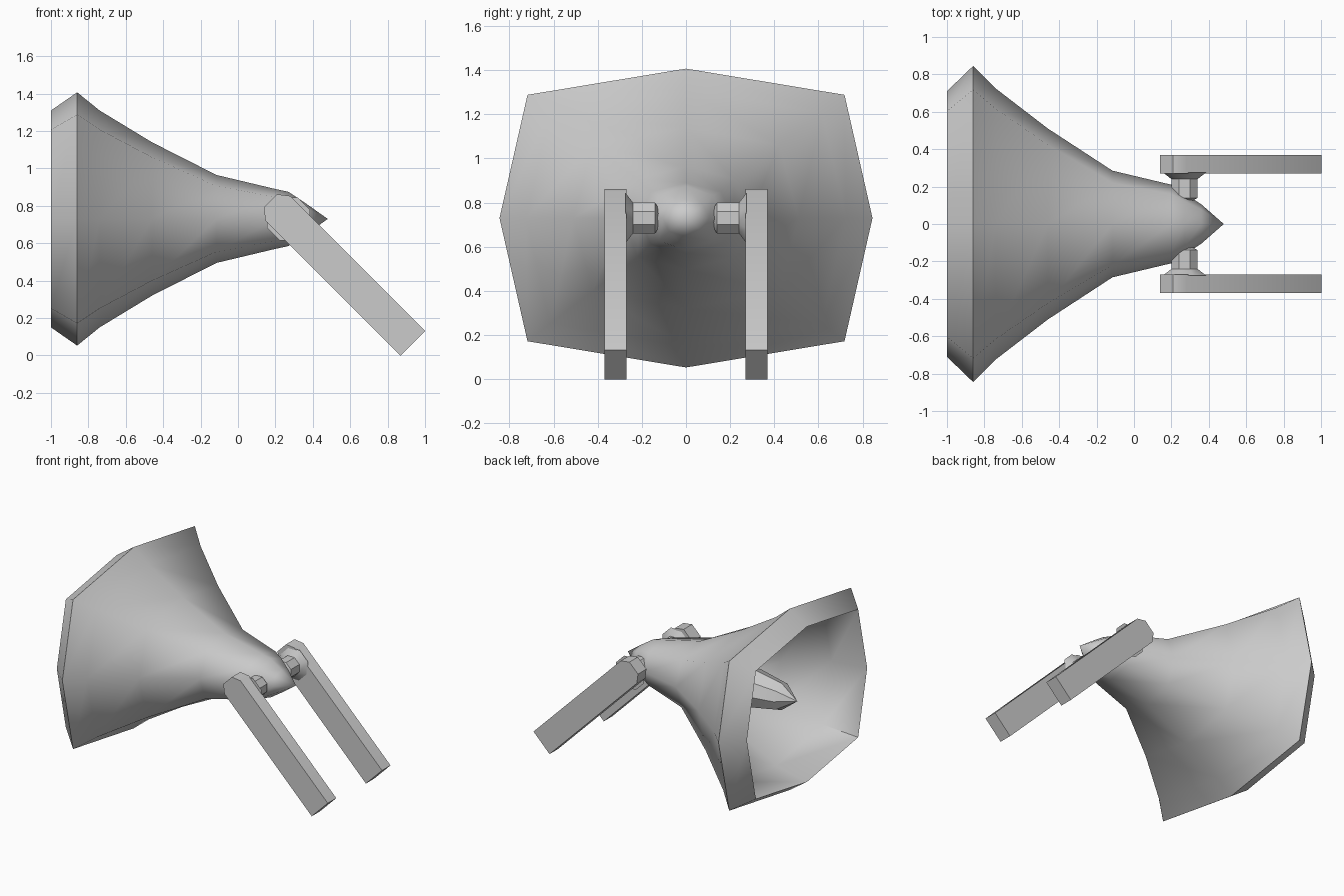
import bpy, bmesh, math
from mathutils import Vector

if "Cube" in bpy.data.objects:
    bpy.data.objects.remove(bpy.data.objects["Cube"])

CZ = 0.73  # height of the horn axis


def finish(bm, name, angle):
    bmesh.ops.recalc_face_normals(bm, faces=bm.faces)
    me = bpy.data.meshes.new(name)
    bm.to_mesh(me)
    bm.free()
    ob = bpy.data.objects.new(name, me)
    bpy.context.collection.objects.link(ob)
    bpy.ops.object.select_all(action='DESELECT')
    ob.select_set(True)
    bpy.context.view_layer.objects.active = ob
    bpy.ops.object.shade_smooth_by_angle(angle=math.radians(angle))
    return ob


def loft(bm, rings):
    """Skin consecutive rings of points; single-point rings become tips."""
    rows = [[bm.verts.new(p) for p in r] for r in rings]
    for a, b in zip(rows, rows[1:]):
        n = max(len(a), len(b))
        for i in range(n):
            j = (i + 1) % n
            if len(a) == 1:
                bm.faces.new((a[0], b[j], b[i]))
            elif len(b) == 1:
                bm.faces.new((a[i], a[j], b[0]))
            else:
                bm.faces.new((a[i], a[j], b[j], b[i]))
    for r in (rows[0], rows[-1]):
        if len(r) > 2:
            bm.faces.new(r)


def octagon(x, ry, rz, k):
    """Eight-sided section across x; k sets how square the corners are."""
    if ry == 0:
        return [(x, 0, CZ)]
    pts = [(1, 0), (k, k * .97), (0, 1), (-k, k * .97),
           (-1, 0), (-k, -k * .97), (0, -1), (k, -k * .97)]
    return [(x, ry * a, CZ + rz * b) for a, b in pts]


# Horn: outer skin from rear tip to rim, then back down the inside
bm = bmesh.new()
profile = [
    (.48, 0, 0, 0), (.36, .105, .085, .73), (.27, .165, .145, .74),
    (.20, .21, .16, .76), (-.115, .285, .235, .77), (-.46, .51, .41, .83),
    (-.74, .725, .58, .85), (-.86, .845, .677, .85), (-1, .71, .58, .85),
    (-.74, .66, .53, .85), (-.46, .46, .37, .83), (-.115, .24, .19, .77),
    (.1, 0, 0, 0),
]
loft(bm, [octagon(*p) for p in profile])
finish(bm, "horn", 60)

# Spike inside the horn
bm = bmesh.new()
spike = [(.0, .17, .17, .71), (-.55, .145, .145, .71),
         (-.79, .10, .10, .71), (-.92, 0, 0, 0)]
loft(bm, [octagon(*p) for p in spike])
finish(bm, "inner_spike", 35)

PIVOT = Vector((.27, 0, CZ))
D = Vector((1, 0, -1)).normalized()
N = Vector((1, 0, 1)).normalized()
arm = [(.94, -.094), (.94, .094), (-.08, .094), (-.137, .05),
       (-.137, -.05), (-.08, -.094)]


def disc(y, r):
    return [PIVOT + Vector((r * math.cos(a), y, r * math.sin(a)))
            for a in (math.pi / 8 + i * math.pi / 4 for i in range(8))]


for side, s in (("left", -1), ("right", 1)):
    # Slanted support arm
    bm = bmesh.new()
    loft(bm, [[PIVOT + D * d + N * n + Vector((0, s * y, 0)) for d, n in arm]
              for y in (.27, .37)])
    finish(bm, side + "_arm", 50)
    # Pivot pin with flared collar
    bm = bmesh.new()
    loft(bm, [disc(s * y, r) for y, r in
              ((.12, .04), (.14, .075), (.24, .075), (.275, .125))])
    finish(bm, side + "_pivot_pin", 35)
